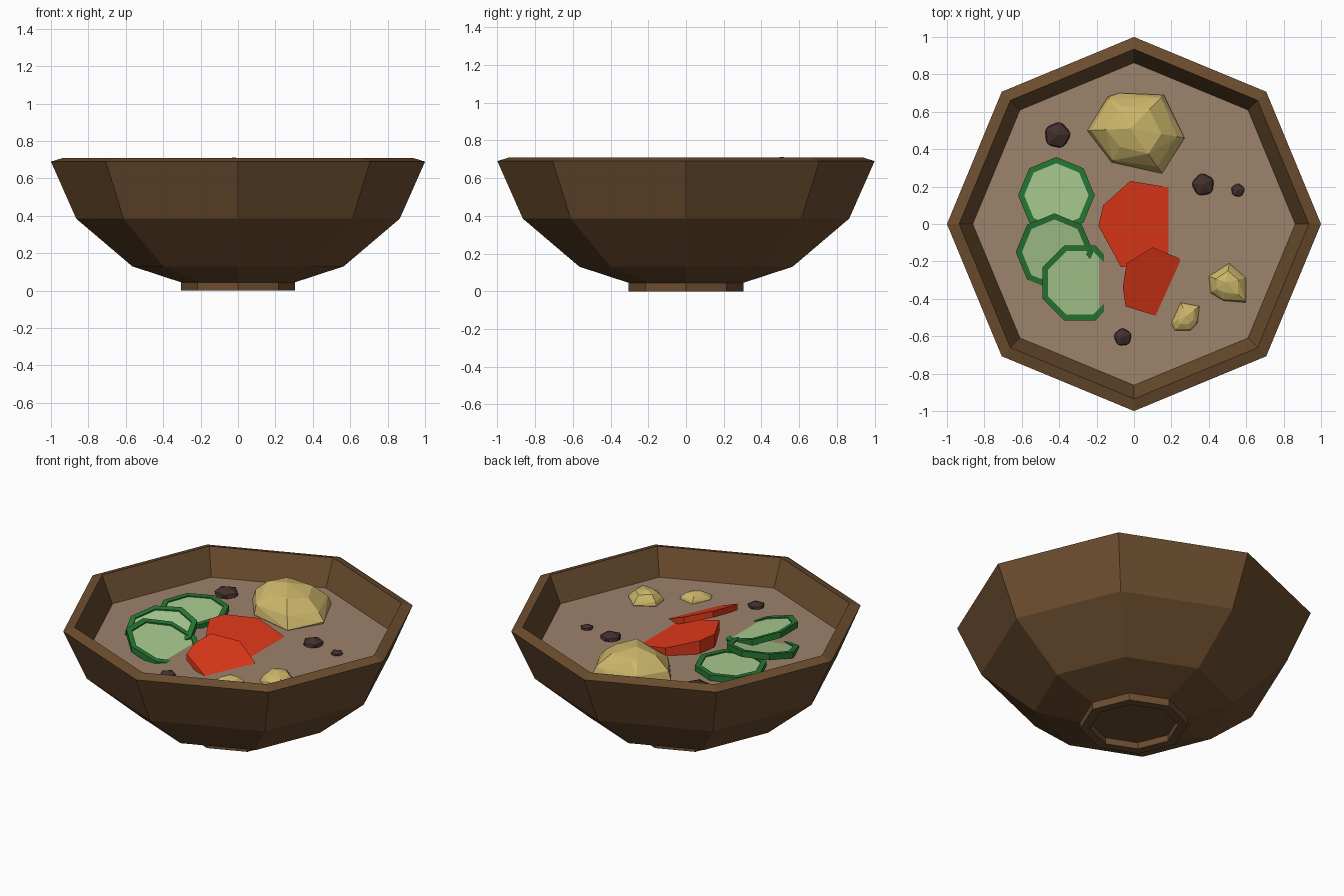
import bpy, bmesh, random
from math import cos, sin, pi

if "Cube" in bpy.data.objects:
    bpy.data.objects.remove(bpy.data.objects["Cube"])

random.seed(4)
SOUP_Z = 0.55


def material(name, rgb):
    m = bpy.data.materials.new(name)
    m.diffuse_color = (*rgb, 1)
    m.use_nodes = True
    m.node_tree.nodes["Principled BSDF"].inputs["Base Color"].default_value = m.diffuse_color
    return m


WOOD = material("wood", (0.15, 0.075, 0.028))
BROTH = material("broth", (0.34, 0.225, 0.15))
PEEL = material("green_peel", (0.02, 0.19, 0.035))
FLESH = material("pale_green", (0.40, 0.60, 0.28))
RED = material("red", (0.75, 0.04, 0.01))
POTATO = material("potato", (0.62, 0.48, 0.15))
DARK = material("dark_brown", (0.055, 0.03, 0.026))


def finish(name, bm, mat):
    bmesh.ops.remove_doubles(bm, verts=bm.verts, dist=1e-5)
    bmesh.ops.recalc_face_normals(bm, faces=bm.faces)
    me = bpy.data.meshes.new(name)
    bm.to_mesh(me)
    bm.free()
    me.materials.append(mat)
    ob = bpy.data.objects.new(name, me)
    bpy.context.collection.objects.link(ob)
    return ob


def revolve(name, profile, mat, center=(0, 0), phase=0, tilt=(0, 0), closed=True):
    """Eight-sided lathe, sheared so z changes by tilt per unit of x and y."""
    bm = bmesh.new()
    rings = []
    for r, z in profile:
        ring = []
        for i in range(8):
            a = phase + i * pi / 4
            x, y = r * cos(a), r * sin(a)
            ring.append(bm.verts.new((center[0] + x, center[1] + y,
                                      z + tilt[0] * x + tilt[1] * y)))
        rings.append(ring)
    pairs = list(zip(rings, rings[1:]))
    if closed:
        pairs.append((rings[-1], rings[0]))
    else:
        bm.faces.new(rings[0])
        bm.faces.new(rings[-1])
    for a, b in pairs:
        for i in range(8):
            j = (i + 1) % 8
            bm.faces.new((a[i], a[j], b[j], b[i]))
    return finish(name, bm, mat)


def slab(name, outline, mat, z0, tilt, thick):
    """Flat polygon on a tilted plane, thickened downwards."""
    bm = bmesh.new()
    f = bm.faces.new([bm.verts.new((x, y, z0 + tilt[0] * x + tilt[1] * y))
                      for x, y in outline])
    ext = bmesh.ops.extrude_face_region(bm, geom=[f], use_keep_orig=True)
    verts = [v for v in ext["geom"] if isinstance(v, bmesh.types.BMVert)]
    bmesh.ops.translate(bm, verts=verts, vec=(0, 0, -thick))
    return finish(name, bm, mat)


def chunk(name, outline, mat, peak, height):
    """Faceted lump: convex hull of shrinking copies of an outline."""
    bm = bmesh.new()
    px, py = peak
    for scale, h in ((0.8, -0.5), (1, 0.05), (0.93, 0.38), (0.6, 0.8)):
        for x, y in outline:
            s = scale * (random.uniform(0.9, 1.03) if scale < 1 else 1)
            bm.verts.new((px + (x - px) * s, py + (y - py) * s,
                          SOUP_Z + height * (h + random.uniform(-0.06, 0.06))))
    bm.verts.new((px, py, SOUP_Z + height))
    res = bmesh.ops.convex_hull(bm, input=bm.verts)
    loose = [v for v in bm.verts if not v.link_faces]
    bmesh.ops.delete(bm, geom=loose, context='VERTS')
    return finish(name, bm, mat)


# Bowl with foot ring and soup surface
revolve("bowl", [(0.25, 0.04), (0.25, 0), (0.305, 0), (0.305, 0.045), (0.565, 0.13),
                 (0.865, 0.385), (1, 0.69), (0.935, 0.71), (0.86, 0.54),
                 (0.79, 0.41), (0.52, 0.18), (0.28, 0.1)], WOOD, closed=False)
revolve("soup", [(0.862, SOUP_Z - 0.01), (0.862, SOUP_Z)], BROTH, closed=False)

# Cucumber slices: peel ring plus slightly recessed flesh
cucumbers = [((-0.415, 0.153), 0.205, 0, 0.572, (0, 0.03)),
             ((-0.425, -0.15), 0.207, 0, 0.574, (-0.05, 0.2)),
             ((-0.29, -0.315), 0.217, pi / 8, 0.581, (-0.3, 0))]
for n, (c, r, ph, z, tilt) in enumerate(cucumbers, 1):
    q = r - 0.033
    revolve(f"cucumber_peel_{n}", [(q, z + 0.008), (q, z - 0.03), (r, z - 0.03),
                                   (r, z + 0.008)], PEEL, c, ph, tilt)
    revolve(f"cucumber_flesh_{n}", [(q, z), (q, z - 0.028)], FLESH, c, ph, tilt,
            closed=False)

# Red vegetable pieces, sinking into the soup on the right
slab("red_piece_large", [(-0.19, -0.01), (-0.165, 0.1), (-0.02, 0.23), (0.19, 0.195),
                         (0.25, 0.1), (0.24, -0.08), (0.14, -0.21), (-0.07, -0.23)],
     RED, 0.594, (-0.24, 0), 0.08)
slab("red_piece_small", [(-0.06, -0.34), (-0.04, -0.21), (0.1, -0.125), (0.245, -0.185),
                         (0.27, -0.3), (0.2, -0.47), (0.115, -0.49), (-0.045, -0.44)],
     RED, 0.688, (-0.41, 0.185), 0.04)

# Potato chunks
chunk("potato_large", [(-0.25, 0.5), (-0.14, 0.68), (-0.08, 0.7), (0.16, 0.69),
                       (0.27, 0.46), (0.15, 0.27), (-0.12, 0.33)],
      POTATO, (-0.02, 0.51), 0.163)
chunk("potato_medium", [(0.41, -0.37), (0.4, -0.28), (0.51, -0.21), (0.6, -0.29),
                        (0.6, -0.42), (0.48, -0.41)], POTATO, (0.49, -0.31), 0.07)
chunk("potato_small", [(0.2, -0.53), (0.25, -0.42), (0.35, -0.44), (0.34, -0.53),
                       (0.3, -0.57), (0.22, -0.57)], POTATO, (0.28, -0.49), 0.045)

# Dark peppercorn-like bits, half sunk
for n, (x, y, r, turn) in enumerate([(-0.41, 0.475, 0.078, 0.1), (0.37, 0.21, 0.067, 0.5),
                                     (0.555, 0.18, 0.04, 0.2), (-0.06, -0.605, 0.053, 0.4)], 1):
    bm = bmesh.new()
    bmesh.ops.create_icosphere(bm, subdivisions=1, radius=r)
    ob = finish(f"dark_bit_{n}", bm, DARK)
    ob.location = (x, y, SOUP_Z)
    ob.rotation_euler.z = turn
    ob.scale.z = 0.6
